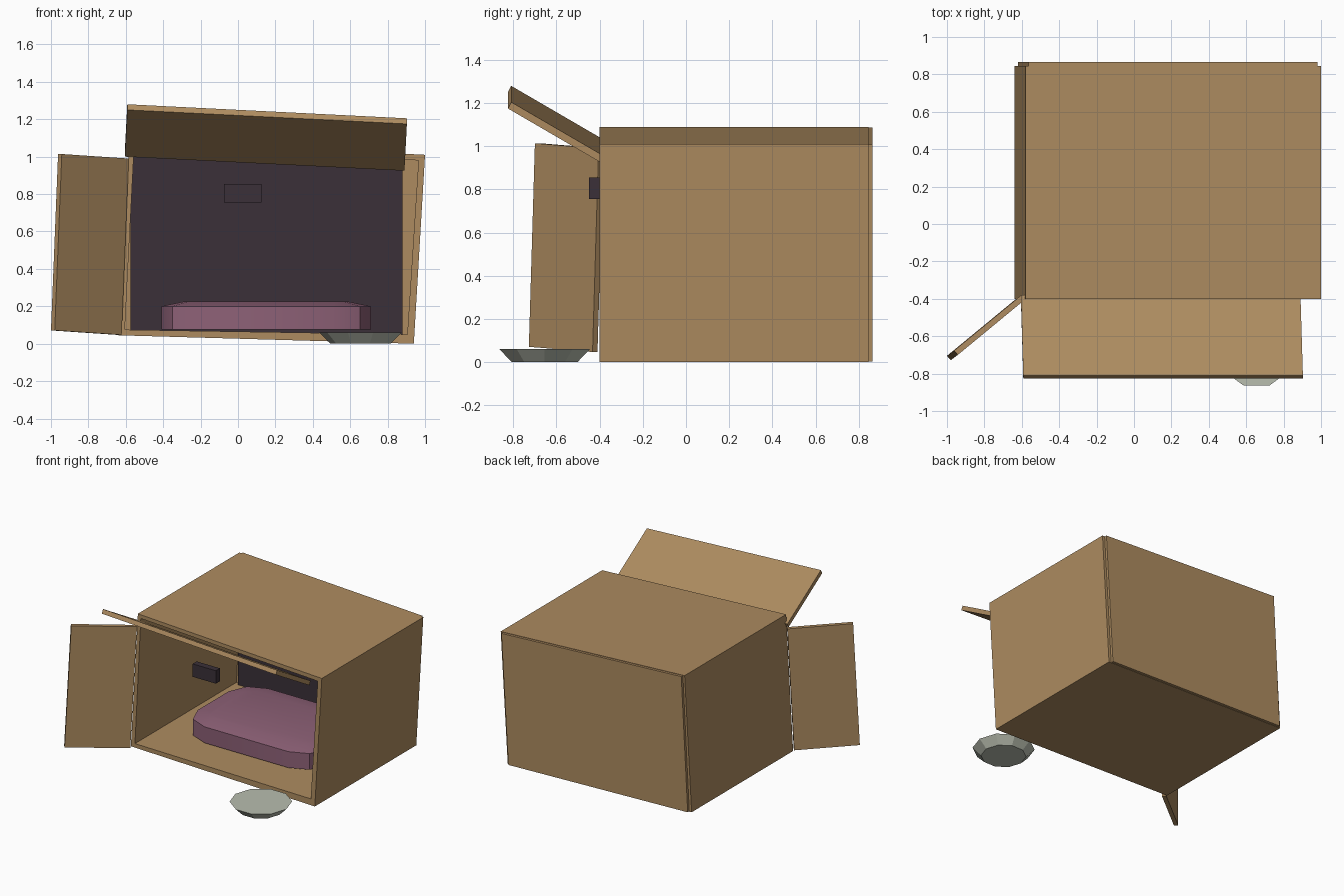
import bpy, bmesh
from math import cos, sin, pi, radians
from mathutils import Vector

cube = bpy.data.objects.get("Cube")
if cube:
    bpy.data.objects.remove(cube, do_unlink=True)


def material(name, rgb):
    m = bpy.data.materials.new(name)
    m.use_nodes = True
    m.diffuse_color = (*rgb, 1)
    m.node_tree.nodes["Principled BSDF"].inputs["Base Color"].default_value = (*rgb, 1)
    return m


CARD = material("cardboard", (.42, .26, .117))
DARK = material("dark_plum", (.043, .03, .04))
PINK = material("dusty_pink", (.27, .12, .185))
GREY = material("pale_grey", (.48, .51, .43))


def loft(name, rings, mat):
    """Skin equal-sized rings of points and cap both ends."""
    bm = bmesh.new()
    loops = [[bm.verts.new(p) for p in ring] for ring in rings]
    n = len(loops[0])
    for low, high in zip(loops, loops[1:]):
        for i in range(n):
            j = (i + 1) % n
            bm.faces.new((low[i], low[j], high[j], high[i]))
    bm.faces.new(loops[0][::-1])
    bm.faces.new(loops[-1])
    bmesh.ops.recalc_face_normals(bm, faces=bm.faces)
    mesh = bpy.data.meshes.new(name)
    bm.to_mesh(mesh)
    bm.free()
    mesh.materials.append(mat)
    obj = bpy.data.objects.new(name, mesh)
    bpy.context.collection.objects.link(obj)
    return obj


def panel(name, section, y0, y1, mat=CARD):
    """Extrude an (x, z) section along y."""
    return loft(name, [[(x, y, z) for x, z in section] for y in (y0, y1)], mat)


def flap(name, hinge_a, hinge_b, reach, thickness):
    """Slab swung out from a hinge line."""
    a, b, r, t = map(Vector, (hinge_a, hinge_b, reach, thickness))
    base = [a, b, b + r, a + r]
    return loft(name, [base, [p + t for p in base]], CARD)


# Leaning carton: outer and inner corners of the front frame
outer = [(-.64, .045), (.94, 0), (1, 1.01), (-.58, 1.09)]
inner = [(-.605, .075), (.905, .05), (.965, .98), (-.555, 1.06)]
FRONT, REAR = -.4, .845
for i, name in enumerate(("floor", "right_hand_wall", "roof", "left_hand_wall")):
    j = (i + 1) % 4
    panel(name, [outer[i], outer[j], inner[j], inner[i]], FRONT, REAR)

# Back panel, slightly inset, and its dark lining
panel("back_panel", [(-.62, .047), (.92, .003), (.98, 1.008), (-.565, 1.086)], REAR, REAR + .02)
panel("back_lining", [(-.575, .07), (.88, .05), (.88, .98), (-.575, 1.0)], .82, REAR, DARK)

# Open flaps
flap("top_flap", (-.605, -.395, 1.0), (.89, -.395, .925), (.013, -.43, .25), (0, .015, .03))
flap("side_flap", (-.642, -.41, .047), (-.604, -.382, .99), (-.358, -.295, .024), (.02, -.023, 0))

# Small plate hanging in the opening
panel("hanging_block", [(-.075, .755), (.125, .755), (.125, .855), (-.075, .855)], -.45, -.4, DARK)

# Cushion: rounded rectangle with a chamfered top


def rounded_rect(cx, cy, hx, hy, r, z):
    points = []
    for k, (sx, sy) in enumerate(((1, 1), (-1, 1), (-1, -1), (1, -1))):
        for step in range(3):
            a = (k + step / 2) * pi / 2
            points.append((cx + sx * (hx - r) + r * cos(a), cy + sy * (hy - r) + r * sin(a), z))
    return points


cushion = loft("cushion", [rounded_rect(.15, .28, .56 - d, .39 - d, .2 - d, z)
                           for d, z in ((0, .075), (0, .2), (.12, .225))], PINK)

# Ten-sided bowl
bowl = loft("bowl", [[(.655 + r * cos(i * pi / 5), -.655 + r * sin(i * pi / 5), z) for i in range(10)]
                     for r, z in ((.16, 0), (.22, .06))], GREY)

# Soft shading over the cushion top only
bpy.ops.object.select_all(action='DESELECT')
cushion.select_set(True)
bpy.context.view_layer.objects.active = cushion
bpy.ops.object.shade_smooth_by_angle(angle=radians(30))
